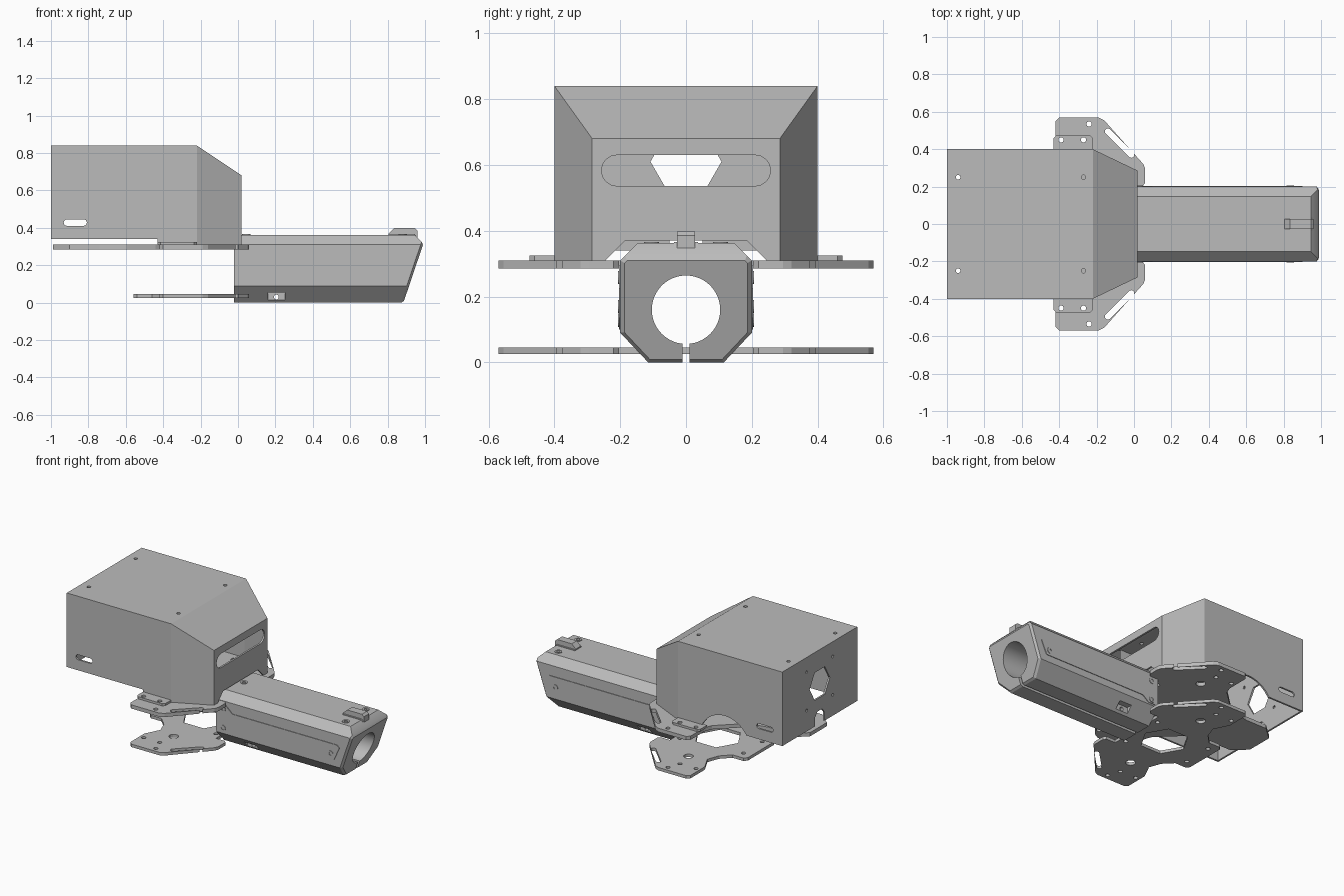
import bpy, bmesh, math
from mathutils import Vector

if "Cube" in bpy.data.objects:
    bpy.data.objects.remove(bpy.data.objects["Cube"])

grey = bpy.data.materials.new("plain grey")
grey.use_nodes = True
COLOUR = (0.5, 0.5, 0.5, 1)
grey.diffuse_color = COLOUR
grey.node_tree.nodes["Principled BSDF"].inputs["Base Color"].default_value = COLOUR


def prism(bm, pts, axis, a, b):
    """Extrude a 2D outline along an axis from a to b."""
    def place(p, t):
        return {"x": (t, p[0], p[1]), "y": (p[0], t, p[1]), "z": (p[0], p[1], t)}[axis]
    lo = [bm.verts.new(place(p, a)) for p in pts]
    hi = [bm.verts.new(place(p, b)) for p in pts]
    n = len(pts)
    faces = [bm.faces.new(lo[::-1]), bm.faces.new(hi)]
    faces += [bm.faces.new((lo[i], lo[(i + 1) % n], hi[(i + 1) % n], hi[i])) for i in range(n)]
    bmesh.ops.recalc_face_normals(bm, faces=faces)


def ring(u, v, r, n=16, turn=0):
    return [(u + r * math.cos(turn + math.tau * i / n), v + r * math.sin(turn + math.tau * i / n))
            for i in range(n)]


def rect(u0, u1, v0, v1):
    return [(u0, v0), (u1, v0), (u1, v1), (u0, v1)]


def slot(p, q, r, n=8):
    """Rounded slot between two points."""
    p, q = Vector(p), Vector(q)
    ang = math.atan2(q.y - p.y, q.x - p.x)
    pts = []
    for c, start in ((q, ang - math.pi / 2), (p, ang + math.pi / 2)):
        pts += [(c.x + r * math.cos(start + math.pi * i / n),
                 c.y + r * math.sin(start + math.pi * i / n)) for i in range(n + 1)]
    return pts


def mirror(half):
    """Close a half outline over y = 0 (second coordinate)."""
    return half + [(u, -v) for u, v in reversed(half) if v > 0]


def swap(pts):
    return [(v, u) for u, v in pts]


def make(name, bm):
    mesh = bpy.data.meshes.new(name)
    bm.to_mesh(mesh)
    bm.free()
    mesh.materials.append(grey)
    obj = bpy.data.objects.new(name, mesh)
    bpy.context.collection.objects.link(obj)
    return obj


def solid(name, *prisms):
    bm = bmesh.new()
    for p in prisms:
        prism(bm, *p)
    return make(name, bm)


def bake(obj):
    """Apply the modifiers of an object."""
    deps = bpy.context.evaluated_depsgraph_get()
    mesh = bpy.data.meshes.new_from_object(obj.evaluated_get(deps))
    obj.modifiers.clear()
    obj.data = mesh


def cut(obj, *prisms):
    for p in prisms:
        cutter = solid("cutter", p)
        cutter.hide_render = True
        mod = obj.modifiers.new("cut", "BOOLEAN")
        mod.operation, mod.solver, mod.object = "DIFFERENCE", "EXACT", cutter
        bake(obj)
        bpy.data.objects.remove(cutter)


def smooth(obj):
    bpy.ops.object.select_all(action="DESELECT")
    obj.select_set(True)
    bpy.context.view_layer.objects.active = obj
    bpy.ops.object.shade_smooth_by_angle(angle=math.radians(25))


# Folded sheet housing, open underneath
BACK, FOLD, NOSE, W, NW = -1.0, -0.22, 0.02, 0.4, 0.285
TOP, NTOP, LOW, REAR = 0.84, 0.68, 0.31, 0.34
bm = bmesh.new()
for s in (1, -1):
    side = [(BACK, REAR), (-0.43, REAR), (-0.43, LOW), (FOLD, LOW), (FOLD, TOP), (BACK, TOP)]
    bm.faces.new([bm.verts.new((x, s * W, z)) for x, z in side])
    cheek = [(FOLD, W, LOW), (NOSE, NW, LOW), (NOSE, NW, NTOP), (FOLD, W, TOP)]
    bm.faces.new([bm.verts.new((x, s * y, z)) for x, y, z in cheek])
for (x0, y0, z0), (x1, y1, z1) in (((NOSE, NW, LOW), (NOSE, NW, NTOP)),
                                   ((NOSE, NW, NTOP), (FOLD, W, TOP)),
                                   ((FOLD, W, TOP), (BACK, W, TOP)),
                                   ((BACK, W, TOP), (BACK, W, REAR))):
    bm.faces.new([bm.verts.new(c) for c in ((x0, y0, z0), (x0, -y0, z0), (x1, -y1, z1), (x1, y1, z1))])
bmesh.ops.remove_doubles(bm, verts=bm.verts, dist=0.0005)
bmesh.ops.recalc_face_normals(bm, faces=bm.faces)
top_face = max(bm.faces, key=lambda f: f.calc_center_median().z)
if top_face.normal.z < 0:
    bmesh.ops.reverse_faces(bm, faces=bm.faces)
housing = make("housing", bm)
shell = housing.modifiers.new("sheet", "SOLIDIFY")
shell.thickness, shell.offset, shell.use_even_offset = 0.012, -1, True
bake(housing)
arch = [(0.245, 0.28), (0.245, 0.31), (0.185, 0.37), (-0.185, 0.37), (-0.245, 0.31), (-0.245, 0.28)]
cut(housing,
    (slot((-0.21, 0.583), (0.21, 0.583), 0.047), "x", -0.05, 0.1),
    (arch, "x", -0.05, 0.1),
    (ring(0, 0.61, 0.108, 6), "x", -1.1, -0.9),
    ([(-0.05, 0.3), (0.05, 0.3), (0.05, 0.4), (0.025, 0.43), (-0.025, 0.43), (-0.05, 0.4)], "x", -1.1, -0.9),
    (slot((-0.915, 0.428), (-0.825, 0.428), 0.017), "y", -0.5, 0.5),
    (ring(-0.57, 0.24, 0.19, 32), "y", 0.35, 0.45),
    *[(ring(x, y, 0.012), "z", 0.75, 0.9) for x in (-0.94, -0.27) for y in (-0.25, 0.25)],
    *[(ring(y, z, 0.01, 8), "x", -1.1, -0.9) for y in (-0.14, 0.14) for z in (0.48, 0.74)])

# Housing feet
EAR_HOLES = [(-0.39, 0.45), (-0.27, 0.45)]
for s, label in ((1, "left"), (-1, "right")):
    foot = solid(label + "_foot", (
        [(x, s * y) for x, y in [(-0.43, 0.39), (-0.43, 0.46), (-0.415, 0.475), (-0.235, 0.475),
                                 (-0.22, 0.46), (-0.22, 0.39)]], "z", 0.31, 0.325))
    cut(foot, *[(ring(x, s * y, 0.014), "z", 0.2, 0.4) for x, y in EAR_HOLES])

# Mounting plates: shared eared front, different tails
front = [(-0.022, 0), (-0.022, 0.204), (0.045, 0.204), (0.06, 0.22), (0.06, 0.295), (0.05, 0.32),
         (-0.16, 0.555), (-0.19, 0.57), (-0.4, 0.57), (-0.42, 0.55), (-0.42, 0.4)]
tails = {"upper_plate": (0.285, 0.31, [(-0.44, 0.35), (-0.6, 0.2), (-0.74, 0.17), (-0.9, 0.17),
                                       (-0.99, 0.09), (-0.99, 0)]),
         "lower_plate": (0.025, 0.045, [(-0.37, 0.3), (-0.4, 0.22), (-0.46, 0.16), (-0.54, 0.16),
                                        (-0.56, 0.14), (-0.56, 0)])}
for name, (z0, z1, tail) in tails.items():
    plate = solid(name, (mirror(front + tail), "z", z0, z1))
    for s in (1, -1):
        cut(plate, (slot((-0.14, s * 0.495), (-0.015, s * 0.37), 0.016), "z", 0, 0.4),
            *[(ring(x, s * y, 0.014), "z", 0, 0.4)
              for x, y in EAR_HOLES + [(-0.24, 0.535), (-0.5, 0.1), (-0.06, 0.15)]],
            (ring(-0.25, s * 0.33, 0.03), "z", 0, 0.4))
    if name == "lower_plate":
        cut(plate, (ring(-0.24, 0, 0.15, 6), "z", 0, 0.4))

# Barrel shroud: eight-sided tube with a raked muzzle
section = swap(mirror([(0.0, 0.115), (0.09, 0.2), (0.31, 0.2), (0.362, 0.148)]))
bm = bmesh.new()
prism(bm, section, "x", -0.022, 1.1)
for point, along in (((0.98, 0.32), (0.105, 0.31)), ((0.945, 0.362), (0.05, -0.05))):
    normal = Vector((abs(along[1]), 0, abs(along[0]) * (1 if along[1] < 0 else -1)))
    bmesh.ops.bisect_plane(bm, geom=bm.verts[:] + bm.edges[:] + bm.faces[:],
                           plane_co=(point[0], 0, point[1]), plane_no=normal, clear_outer=True)
    rim = [e for e in bm.edges if e.is_boundary]
    bmesh.ops.holes_fill(bm, edges=rim, sides=0)
bmesh.ops.recalc_face_normals(bm, faces=bm.faces)
muzzle = [f for f in bm.faces if f.normal.x > 0.8]
bmesh.ops.inset_region(bm, faces=muzzle, thickness=0.014, depth=0.012)
barrel = make("barrel_shroud", bm)
cut(barrel, (ring(0, 0.16, 0.104, 48), "x", -0.2, 1.2),
    (rect(-0.01, 0.01, -0.1, 0.1), "x", -0.2, 1.2),
    (ring(0.205, 0.03, 0.013), "y", -0.3, 0.3),
    *[(rect(0.16, 0.25, min(s * 0.128, s * 0.3), max(s * 0.128, s * 0.3)), "z", -0.05, 0.055)
      for s in (1, -1)])
smooth(barrel)

# Side panels and their screws
panel = [(0.04, 0.295), (0.1, 0.24), (0.88, 0.24), (0.9, 0.225), (0.86, 0.135), (0.1, 0.135),
         (0.055, 0.1), (-0.02, 0.1), (-0.02, 0.295)]
for s, label in ((1, "left"), (-1, "right")):
    solid(label + "_panel", (panel, "y", s * 0.198, s * 0.204))
    for i, (x, z) in enumerate([(0.03, 0.258), (0.03, 0.128), (0.835, 0.17)]):
        screw = solid(f"{label}_screw_{i + 1}", (ring(x, z, 0.02), "y", s * 0.2, s * 0.207))
        cut(screw, (ring(x, z, 0.011, 6), "y", s * 0.203, s * 0.22))

# Top screws
for i, (x, y) in enumerate([(0.88, 0.105), (0.88, -0.105), (0.045, 0)]):
    screw = solid(f"top_screw_{i + 1}", (ring(x, y, 0.023), "z", 0.355, 0.366))
    cut(screw, (ring(x, y, 0.012, 6), "z", 0.361, 0.38))

# Front sight on the muzzle
solid("front_sight", ([(0.805, 0.35), (0.805, 0.37), (0.835, 0.398), (0.945, 0.398), (0.96, 0.385),
                       (0.96, 0.335)], "y", -0.027, 0.027))
solid("sight_base", ([(0.805, 0.35), (0.805, 0.366), (0.945, 0.366), (0.96, 0.345)], "y", -0.036, 0.036))
